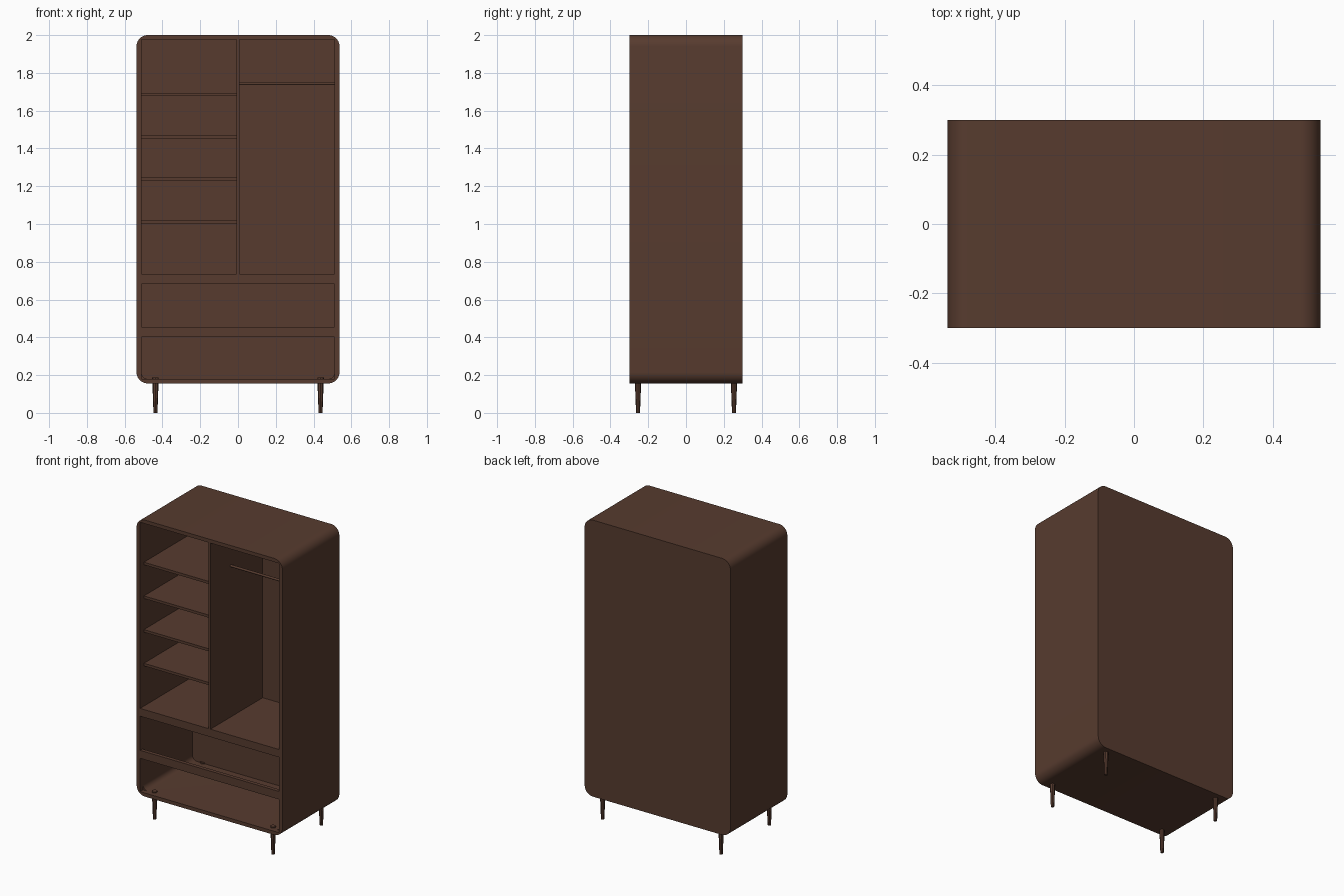
import bpy, bmesh, math

if "Cube" in bpy.data.objects:
    bpy.data.objects.remove(bpy.data.objects["Cube"])

wood = bpy.data.materials.new("dark walnut brown")
wood.diffuse_color = (0.095, 0.044, 0.028, 1)
wood.use_nodes = True
wood.node_tree.nodes["Principled BSDF"].inputs["Base Color"].default_value = wood.diffuse_color


def finish(bm, name, smooth=False):
    bmesh.ops.recalc_face_normals(bm, faces=bm.faces[:])
    me = bpy.data.meshes.new(name)
    bm.to_mesh(me)
    bm.free()
    me.materials.append(wood)
    ob = bpy.data.objects.new(name, me)
    bpy.context.collection.objects.link(ob)
    if smooth:
        shade(ob)
    return ob


def shade(ob):
    bpy.ops.object.select_all(action='DESELECT')
    ob.select_set(True)
    bpy.context.view_layer.objects.active = ob
    bpy.ops.object.shade_smooth_by_angle(angle=math.radians(30))


def slab(name, x0, x1, y0, y1, z0, z1, r_low=0, r_high=0, seg=10):
    """Box seen from the front with optional rounded lower / upper corners."""
    pts = []
    for cx, cz, r, a0 in ((x1, z1, r_high, 0), (x0, z1, r_high, 90),
                          (x0, z0, r_low, 180), (x1, z0, r_low, 270)):
        sx = -1 if cx == x1 else 1
        sz = -1 if cz == z1 else 1
        n = seg if r else 0
        for i in range(n + 1):
            a = math.radians(a0 + (90 * i / n if n else 45))
            pts.append((cx + sx * r + r * math.cos(a), cz + sz * r + r * math.sin(a)))
    bm = bmesh.new()
    f = bm.faces.new([bm.verts.new((x, y0, z)) for x, z in pts])
    ext = bmesh.ops.extrude_face_region(bm, geom=[f], use_keep_orig=True)
    for v in ext["geom"]:
        if isinstance(v, bmesh.types.BMVert):
            v.co.y = y1
    return finish(bm, name)


# Cabinet body, hollowed by the compartments
W, D, BACK, IN = 0.5375, 0.30, 0.25, 0.512
body = slab("cabinet_body", -W, W, -D, D, 0.156, 2.0, 0.06, 0.06)
cutters = [
    slab("cut_shelf_bay", -IN, -0.008, -0.4, BACK, 0.735, 1.976),
    slab("cut_hanging_bay", 0.007, IN, -0.4, BACK, 0.735, 1.976),
    slab("cut_drawer_space", -IN, IN, -0.275, BACK, 0.18, 0.683, 0.035),
    slab("cut_upper_opening", -IN, IN, -0.4, -0.27, 0.455, 0.683),
    slab("cut_lower_opening", -IN, IN, -0.4, -0.27, 0.18, 0.402),
]
for c in cutters:
    c.hide_render = True
    m = body.modifiers.new(c.name, 'BOOLEAN')
    m.operation = 'DIFFERENCE'
    m.solver = 'EXACT'
    m.object = c
bpy.context.view_layer.update()
dg = bpy.context.evaluated_depsgraph_get()
hollow = bpy.data.meshes.new_from_object(body.evaluated_get(dg))
body.modifiers.clear()
body.data = hollow
for c in cutters:
    bpy.data.objects.remove(c)
shade(body)

# Shelves in the left bay
for i in range(4):
    z = 1.003 + i * 0.2247
    slab(f"shelf_{i + 1}", -IN, -0.008, -0.26, BACK, z, z + 0.0175)


def cone(name, r1, r2, depth, sides, loc, along_x=False):
    bm = bmesh.new()
    bmesh.ops.create_cone(bm, cap_ends=True, segments=sides,
                          radius1=r1, radius2=r2, depth=depth)
    for v in bm.verts:
        if along_x:
            v.co = (v.co.z, v.co.x, v.co.y)
        v.co.x += loc[0]
        v.co.y += loc[1]
        v.co.z += loc[2]
    return finish(bm, name, True)


# Hanging rod in the right bay
cone("hanging_rod", 0.008, 0.008, IN - 0.007, 16, ((IN + 0.007) / 2, -0.085, 1.743), True)

# Tapered legs, tops just poking through the floor
for sx, xn in ((-1, "left"), (1, "right")):
    for sy, yn in ((-1, "front"), (1, "back")):
        cone(f"{yn}_{xn}_leg", 0.0105, 0.0175, 0.188, 8, (sx * 0.437, sy * 0.254, 0.094))
